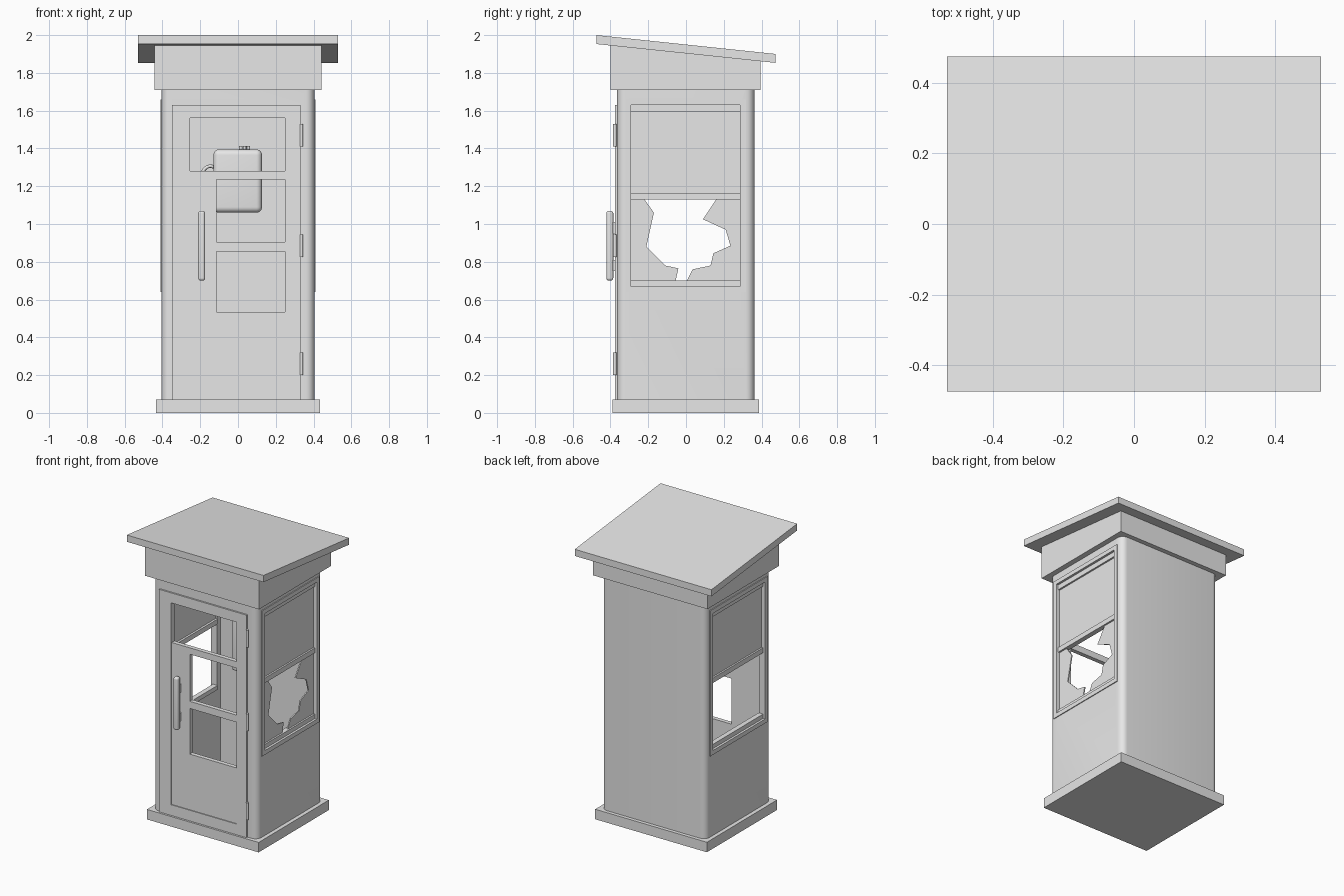
import bpy, bmesh, math
from mathutils import Vector

old = bpy.data.objects.get("Cube")
if old:
    bpy.data.objects.remove(old, do_unlink=True)

grey = bpy.data.materials.new("light grey")
grey.use_nodes = True
GREY = (0.8, 0.8, 0.8, 1)
grey.diffuse_color = GREY
grey.node_tree.nodes["Principled BSDF"].inputs["Base Color"].default_value = GREY


def finish(name, bm):
    bmesh.ops.recalc_face_normals(bm, faces=bm.faces)
    mesh = bpy.data.meshes.new(name)
    bm.to_mesh(mesh)
    bm.free()
    mesh.materials.append(grey)
    obj = bpy.data.objects.new(name, mesh)
    bpy.context.collection.objects.link(obj)
    return obj


def smooth(obj):
    bpy.ops.object.select_all(action='DESELECT')
    obj.select_set(True)
    bpy.context.view_layer.objects.active = obj
    bpy.ops.object.shade_smooth_by_angle(angle=math.radians(35))


def prism(name, x0, x1, outline):
    """Extrude a y-z outline from x0 to x1."""
    bm = bmesh.new()
    face = bm.faces.new([bm.verts.new((x0, y, z)) for y, z in outline])
    ext = bmesh.ops.extrude_face_region(bm, geom=[face])
    moved = [v for v in ext["geom"] if isinstance(v, bmesh.types.BMVert)]
    bmesh.ops.translate(bm, verts=moved, vec=(x1 - x0, 0, 0))
    return finish(name, bm)


def box(name, x0, x1, y0, y1, z0, z1, bevel=0, upright_only=False):
    bm = bmesh.new()
    bmesh.ops.create_cube(bm, size=1)
    for v in bm.verts:
        v.co = Vector(((x0, x1)[v.co.x > 0], (y0, y1)[v.co.y > 0], (z0, z1)[v.co.z > 0]))
    if bevel:
        edges = [e for e in bm.edges if not upright_only
                 or abs(e.verts[0].co.z - e.verts[1].co.z) > 1e-4]
        bmesh.ops.bevel(bm, geom=edges, offset=bevel, segments=6, profile=0.5, affect='EDGES')
    obj = finish(name, bm)
    if bevel:
        smooth(obj)
    return obj


def cylinder(name, centre, radius, height):
    bm = bmesh.new()
    bmesh.ops.create_cone(bm, cap_ends=True, segments=16, radius1=radius,
                          radius2=radius, depth=height)
    bmesh.ops.translate(bm, verts=bm.verts, vec=centre)
    obj = finish(name, bm)
    smooth(obj)
    return obj


def cut(obj, *spans):
    """Cut box-shaped openings out of an object."""
    for span in spans:
        cutter = box("opening_cutter", *span)
        cutter.hide_render = True
        mod = obj.modifiers.new("opening", 'BOOLEAN')
        mod.operation, mod.solver, mod.object = 'DIFFERENCE', 'EXACT', cutter
        bpy.context.view_layer.objects.active = obj
        bpy.ops.object.modifier_apply(modifier=mod.name)
        bpy.data.objects.remove(cutter, do_unlink=True)


# Base, hollow body, collar and sloping roof
box("base", -0.433, 0.433, -0.39, 0.387, 0, 0.07)
body = box("body", -0.405, 0.405, -0.365, 0.362, 0.07, 1.72, 0.045, True)
cut(body,
    (-0.365, 0.365, -0.325, 0.325, 0.05, 1.70),
    (-0.34, 0.32, -0.5, -0.2, 0.05, 1.62),
    (-0.6, 0.6, -0.29, 0.287, 0.67, 1.63))


def underside(y):
    return 1.903 - 0.105 * y


prism("collar", -0.443, 0.443, [(-0.4, 1.71), (0.395, 1.71),
                                (0.395, underside(0.395)), (-0.4, underside(-0.4))])
prism("roof", -0.53, 0.53, [(-0.475, underside(-0.475)), (0.475, underside(0.475)),
                            (0.475, 1.90), (-0.475, 2.0)])

# Side windows: trim, sash bars and upper panes
for side, label in ((1, "left"), (-1, "right")):
    def span(a, b):
        return tuple(sorted((side * a, side * b)))

    trim = box(label + "_window_trim", *span(0.395, 0.411), -0.32, 0.317, 0.64, 1.66)
    cut(trim, (-1, 1, -0.29, 0.287, 0.67, 1.63))
    for part, z0, z1 in (("bottom", 0.67, 0.70), ("middle", 1.13, 1.165), ("top", 1.595, 1.63)):
        box(f"{label}_window_{part}_bar", *span(0.36, 0.395), -0.29, 0.287, z0, z1)
    box(label + "_upper_pane", *span(0.375, 0.383), -0.29, 0.287, 1.165, 1.595)

# Broken lower pane, left as two jagged shards
prism("front_shard", 0.375, 0.383,
      [(-0.29, 0.70), (-0.055, 0.70), (-0.04, 0.765), (-0.11, 0.78), (-0.21, 0.88),
       (-0.17, 1.06), (-0.22, 1.13), (-0.29, 1.13)])
prism("back_shard", 0.375, 0.383,
      [(0.287, 0.70), (0.287, 1.13), (0.16, 1.13), (0.09, 1.025), (0.21, 0.97), (0.235, 0.885),
       (0.145, 0.845), (0.13, 0.78), (0.035, 0.76), (0.005, 0.70)])

# Door frame with a recessed panel and three openings
door = box("door_frame", -0.35, 0.33, -0.376, -0.335, 0.07, 1.63)
cut(door, (-0.255, 0.25, -0.5, -0.2, 0.145, 1.56))
panel = box("door_panel", -0.255, 0.25, -0.37, -0.34, 0.145, 1.56)
cut(panel,
    (-0.3, 0.3, -0.5, -0.2, 1.28, 1.6),
    (-0.115, 0.3, -0.5, -0.2, 0.905, 1.235),
    (-0.115, 0.3, -0.5, -0.2, 0.535, 0.855))

# Door hardware
for i, z in enumerate((0.26, 0.885, 1.47)):
    cylinder(f"hinge_{i + 1}", (0.336, -0.377, z), 0.009, 0.12)
box("door_handle", -0.211, -0.174, -0.422, -0.385, 0.70, 1.07, 0.014)
for label, z in (("lower", 0.78), ("upper", 0.98)):
    box(label + "_handle_mount", -0.203, -0.182, -0.39, -0.365, z - 0.03, z + 0.03)

# Wall telephone with hook prongs, cord and hanging handset
box("telephone_box", -0.13, 0.127, 0.21, 0.33, 1.06, 1.395, 0.03)
for i, x in enumerate((0.015, 0.035, 0.055)):
    cylinder(f"hook_prong_{i + 1}", (x, 0.26, 1.39), 0.009, 0.045)
curve = bpy.data.curves.new("telephone_cord", 'CURVE')
curve.dimensions = '3D'
curve.bevel_depth = 0.009
curve.bevel_resolution = 2
curve.resolution_u = 6
path = [(-0.12, 0.27, 1.30), (-0.155, 0.265, 1.305), (-0.19, 0.265, 1.27), (-0.2, 0.265, 1.2)]
spline = curve.splines.new('BEZIER')
spline.bezier_points.add(len(path) - 1)
for point, co in zip(spline.bezier_points, path):
    point.co = co
    point.handle_left_type = point.handle_right_type = 'AUTO'
curve.materials.append(grey)
bpy.context.collection.objects.link(bpy.data.objects.new("telephone_cord", curve))
box("handset", -0.22, -0.18, 0.245, 0.285, 0.86, 1.22, 0.012)
